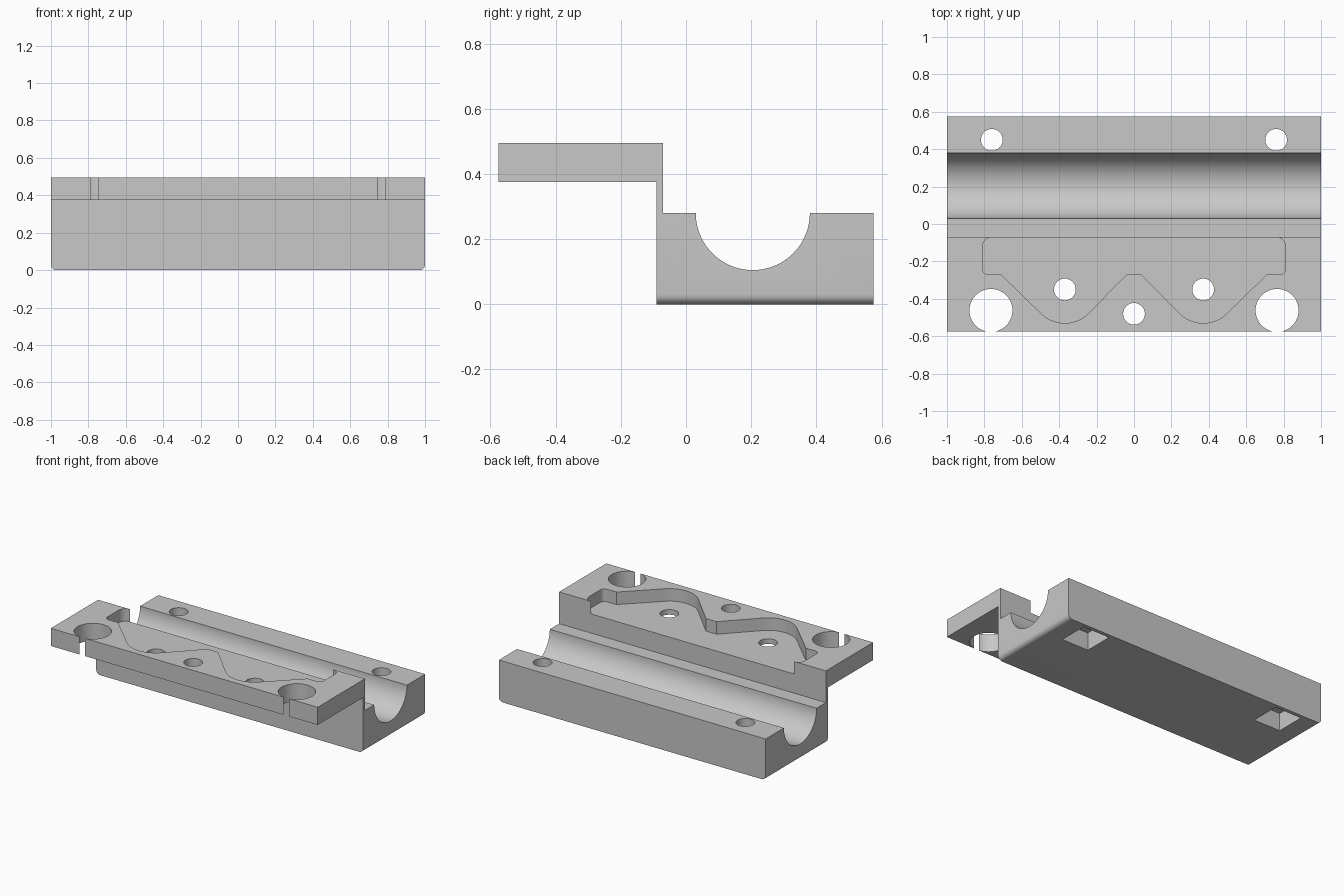
import bpy, bmesh
from math import sin, cos, pi, radians
from mathutils import Matrix, Vector

old = bpy.data.objects.get("Cube")
if old:
    bpy.data.objects.remove(old, do_unlink=True)

grey = bpy.data.materials.new("mid_grey")
grey.use_nodes = True
grey.diffuse_color = (0.58, 0.58, 0.58, 1)
grey.node_tree.nodes["Principled BSDF"].inputs["Base Color"].default_value = grey.diffuse_color


def to_object(name, bm):
    bmesh.ops.recalc_face_normals(bm, faces=bm.faces)
    mesh = bpy.data.meshes.new(name)
    bm.to_mesh(mesh)
    bm.free()
    mesh.materials.append(grey)
    obj = bpy.data.objects.new(name, mesh)
    bpy.context.collection.objects.link(obj)
    return obj


def prism(points, offset):
    """Extrude a closed outline of 3D points along an offset."""
    bm = bmesh.new()
    face = bm.faces.new([bm.verts.new(p) for p in points])
    ext = bmesh.ops.extrude_face_region(bm, geom=[face])
    moved = [v for v in ext["geom"] if isinstance(v, bmesh.types.BMVert)]
    bmesh.ops.translate(bm, verts=moved, vec=offset)
    return bm


def arc(cx, cy, r, start, end, steps=8):
    angles = [radians(start + (end - start) * i / steps) for i in range(steps + 1)]
    return [(cx + r * cos(a), cy + r * sin(a)) for a in angles]


def cut(target, cutter):
    """Subtract a cutter from the target, then remove the cutter."""
    cutter.hide_render = True
    mod = target.modifiers.new("cut", "BOOLEAN")
    mod.operation, mod.solver, mod.object = "DIFFERENCE", "EXACT", cutter
    bpy.context.view_layer.objects.active = target
    bpy.ops.object.modifier_apply(modifier=mod.name)
    bpy.data.objects.remove(cutter, do_unlink=True)


def round_cutter(name, centre, radius, length, axis="Z", sides=48):
    bm = bmesh.new()
    bmesh.ops.create_cone(bm, cap_ends=True, segments=sides, radius1=radius,
                          radius2=radius, depth=length)
    if axis == "X":
        bm.transform(Matrix.Rotation(pi / 2, 4, "Y"))
    bm.transform(Matrix.Translation(centre))
    return to_object(name, bm)


# Stepped body: base, thin upright web and overhanging shelf
BACK, BASE_TOP, SHELF_LOW, SHELF_TOP = 0.575, 0.28, 0.375, 0.495
profile = [(-0.09, 0), (BACK, 0), (BACK, BASE_TOP), (-0.07, BASE_TOP),
           (-0.07, SHELF_TOP), (-BACK, SHELF_TOP), (-BACK, SHELF_LOW), (-0.09, SHELF_LOW)]
bm = prism([(-1, y, z) for y, z in profile], (2, 0, 0))
low_ends = [e for e in bm.edges
            if all(v.co.z < 0.001 for v in e.verts)
            and abs(e.verts[0].co.x - e.verts[1].co.x) < 0.001]
bmesh.ops.bevel(bm, geom=low_ends, offset=0.03, segments=6, profile=0.5, affect="EDGES")
body = to_object("carriage_body", bm)

# Half-round channel with a wider seat in the middle
cut(body, round_cutter("channel_cutter", (0, 0.205, BASE_TOP), 0.175, 2.2, "X", 96))
cut(body, round_cutter("seat_cutter", (0, 0.208, BASE_TOP), 0.207, 1.13, "X", 96))

# Shallow shaped pocket in the shelf, open towards the channel
half = ([(0.76, -0.03)] + arc(0.76, -0.12, 0.05, 90, 0)
        + arc(0.78, -0.24, 0.03, 0, -90) + [(0.71, -0.27)]
        + arc(0.37, -0.35, 0.18, -45, -135, 20) + [(0.04, -0.27)])
outline = half + [(-x, y) for x, y in reversed(half)]
cut(body, to_object("pocket_cutter", prism([(x, y, 0.41) for x, y in outline], (0, 0, 0.2))))

# Small shelf holes, large front holes that break the edge, rear bolt holes
holes = [(0, -0.48, 0.058)]
for s in (-1, 1):
    holes += [(s * 0.37, -0.35, 0.058), (s * 0.765, -0.462, 0.115), (s * 0.76, 0.45, 0.058)]
for x, y, r in holes:
    cut(body, round_cutter("hole_cutter", (x, y, 0.25), r, 1))

# Square nut recesses underneath the rear bolt holes
for s in (-1, 1):
    bm = bmesh.new()
    bmesh.ops.create_cube(bm, size=1)
    bm.transform(Matrix.Translation((s * 0.76, 0.45, 0.02)) @ Matrix.Diagonal((0.2, 0.2, 0.2, 1)))
    cut(body, to_object("recess_cutter", bm))

# Smooth curved walls, sharp corners
bpy.ops.object.select_all(action="DESELECT")
body.select_set(True)
bpy.context.view_layer.objects.active = body
bpy.ops.object.shade_smooth_by_angle(angle=radians(30))
